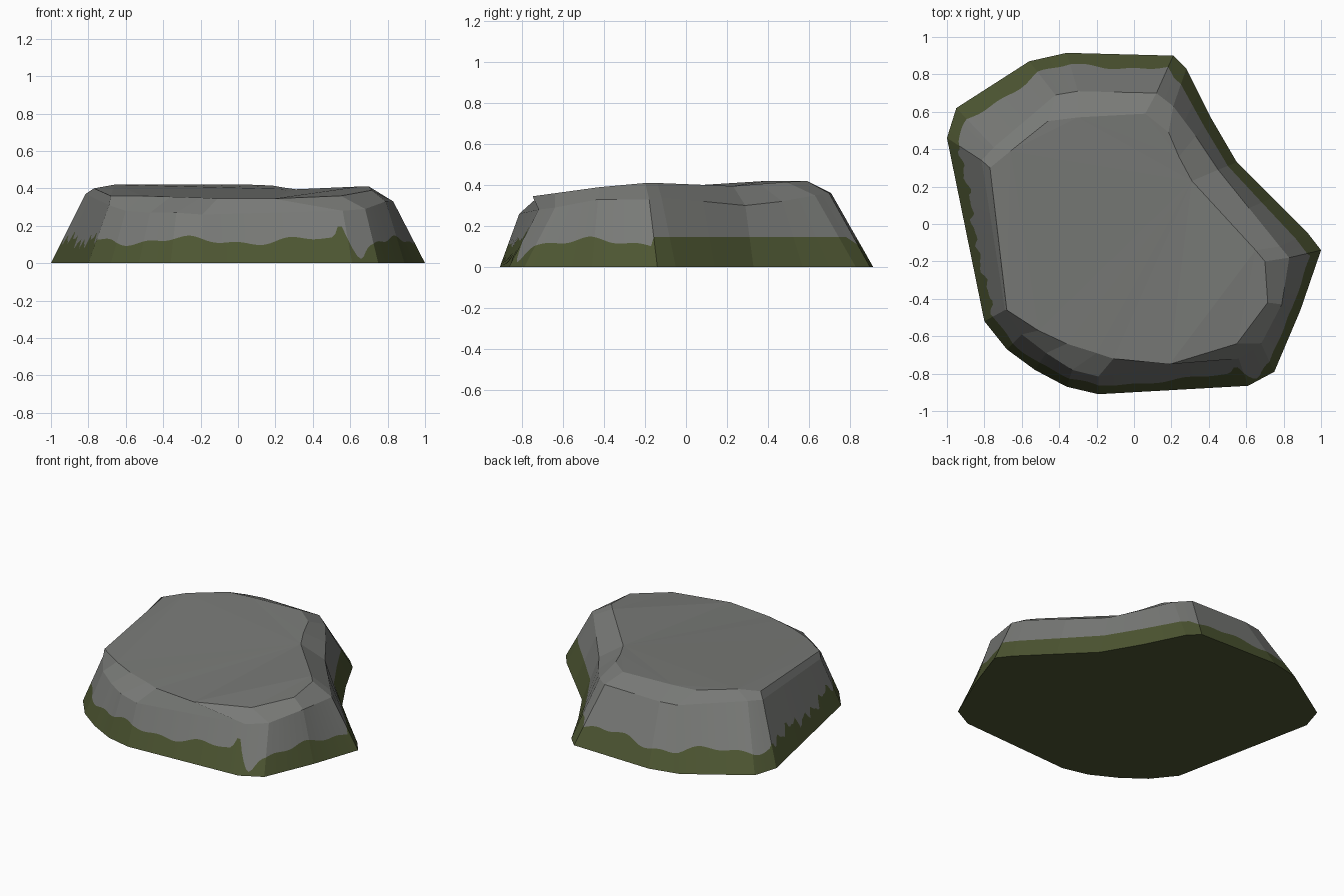
import bpy
import bmesh
import math
from mathutils import Vector

cube = bpy.data.objects.get("Cube")
if cube:
    bpy.data.objects.remove(cube, do_unlink=True)


def make_material(name, colour):
    mat = bpy.data.materials.new(name)
    mat.use_nodes = True
    mat.diffuse_color = (*colour, 1)
    bsdf = mat.node_tree.nodes["Principled BSDF"]
    bsdf.inputs["Base Color"].default_value = (*colour, 1)
    bsdf.inputs["Roughness"].default_value = 0.9
    return mat


stone = make_material("grey stone", (0.19, 0.195, 0.185))
moss = make_material("dark moss green", (0.075, 0.093, 0.032))
STONE, MOSS = 0, 1

# Ground outline, anticlockwise from the pointed right-hand corner
ground = [
    (1, -.14), (.93, -.05), (.55, .33), (.41, .57), (.28, .83), (.21, .9),
    (-.36, .915), (-.56, .87), (-.95, .62), (-1, .46), (-.8, -.52),
    (-.68, -.67), (-.53, -.78), (-.36, -.87), (-.19, -.91), (.61, -.865),
    (.75, -.79), (.89, -.46),
]

# Shoulder, where the steep wall turns into the chamfer
shoulder = [
    (.83, -.18, .33), (.78, -.12, .34), (.45, .29, .3), (.33, .47, .32),
    (.21, .63, .35), (.12, .7, .36), (-.3, .71, .36), (-.42, .69, .36),
    (-.75, .41, .37), (-.815, .34, .37), (-.69, -.46, .31),
    (-.6, -.59, .28), (-.47, -.69, .27), (-.33, -.78, .27),
    (-.19, -.815, .26), (.56, -.72, .28), (.68, -.64, .29),
    (.79, -.43, .33),
]

# Rim of the gently sloping top
rim = [
    (.7, -.2, .41), (.65, -.14, .41), (.31, .23, .395), (.24, .36, .405),
    (.185, .49, .415), (.06, .59, .42), (-.3, .57, .42), (-.46, .55, .42),
    (-.66, .39, .42), (-.77, .3, .4), (-.68, -.46, .36), (-.51, -.57, .36),
    (-.36, -.64, .355), (-.2, -.69, .35), (-.11, -.72, .345),
    (.19, -.75, .345), (.55, -.64, .36), (.715, -.42, .39),
]


def bump(value, centre, width):
    return math.exp(-((value - centre) / width) ** 2)


def moss_height(point, travel, edge):
    """Height of the moss border: level in the hollow, ragged elsewhere."""
    if edge < 5:
        return 0.145
    height = 0.12 + 0.018 * math.sin(travel * 9) + 0.01 * math.sin(travel * 23 + 1)
    if edge == 9:
        height += 0.022 * math.sin(travel * 47) + 0.012 * math.sin(travel * 83)
    if point.y < -0.6:
        # Stone tongue running down through the moss at the front
        height += 0.08 * bump(point.x, 0.58, 0.03) - 0.075 * bump(point.x, 0.66, 0.04)
    return height


bm = bmesh.new()
count = len(ground)
columns, edge_start, travel = [], [], 0.0

# Wall columns: ground, moss border and shoulder vertices
for i in range(count):
    j = (i + 1) % count
    low_a, low_b = Vector((*ground[i], 0)), Vector((*ground[j], 0))
    high_a, high_b = Vector(shoulder[i]), Vector(shoulder[j])
    length = (low_b - low_a).length
    steps = max(2, math.ceil(length / 0.022)) if i > 4 else 2
    edge_start.append(len(columns))
    for k in range(steps):
        low = low_a.lerp(low_b, k / steps)
        high = high_a.lerp(high_b, k / steps)
        height = moss_height(low, travel + length * k / steps, i)
        border = low.lerp(high, height / high.z)
        columns.append([bm.verts.new(p) for p in (low, border, high)])
    travel += length

# Moss skirt below the border and bare stone above it
for a, b in zip(columns, columns[1:] + columns[:1]):
    for level, material in ((0, MOSS), (1, STONE)):
        face = bm.faces.new((a[level], b[level], b[level + 1], a[level + 1]))
        face.material_index = material

# Chamfer between the wall and the top
rim_verts = [bm.verts.new(p) for p in rim]
ends = edge_start[1:] + [len(columns)]
for i in range(count):
    run = [columns[n % len(columns)][2] for n in range(edge_start[i], ends[i] + 1)]
    bm.faces.new(run + [rim_verts[(i + 1) % count], rim_verts[i]])

# Top slab and underside
top = bm.faces.new(rim_verts)
base = bm.faces.new([c[0] for c in reversed(columns)])
base.material_index = MOSS
bmesh.ops.recalc_face_normals(bm, faces=bm.faces[:])
bmesh.ops.triangulate(bm, faces=[top])

mesh = bpy.data.meshes.new("mossy_rock")
bm.to_mesh(mesh)
bm.free()
mesh.materials.append(stone)
mesh.materials.append(moss)
rock = bpy.data.objects.new("mossy_rock", mesh)
bpy.context.collection.objects.link(rock)
